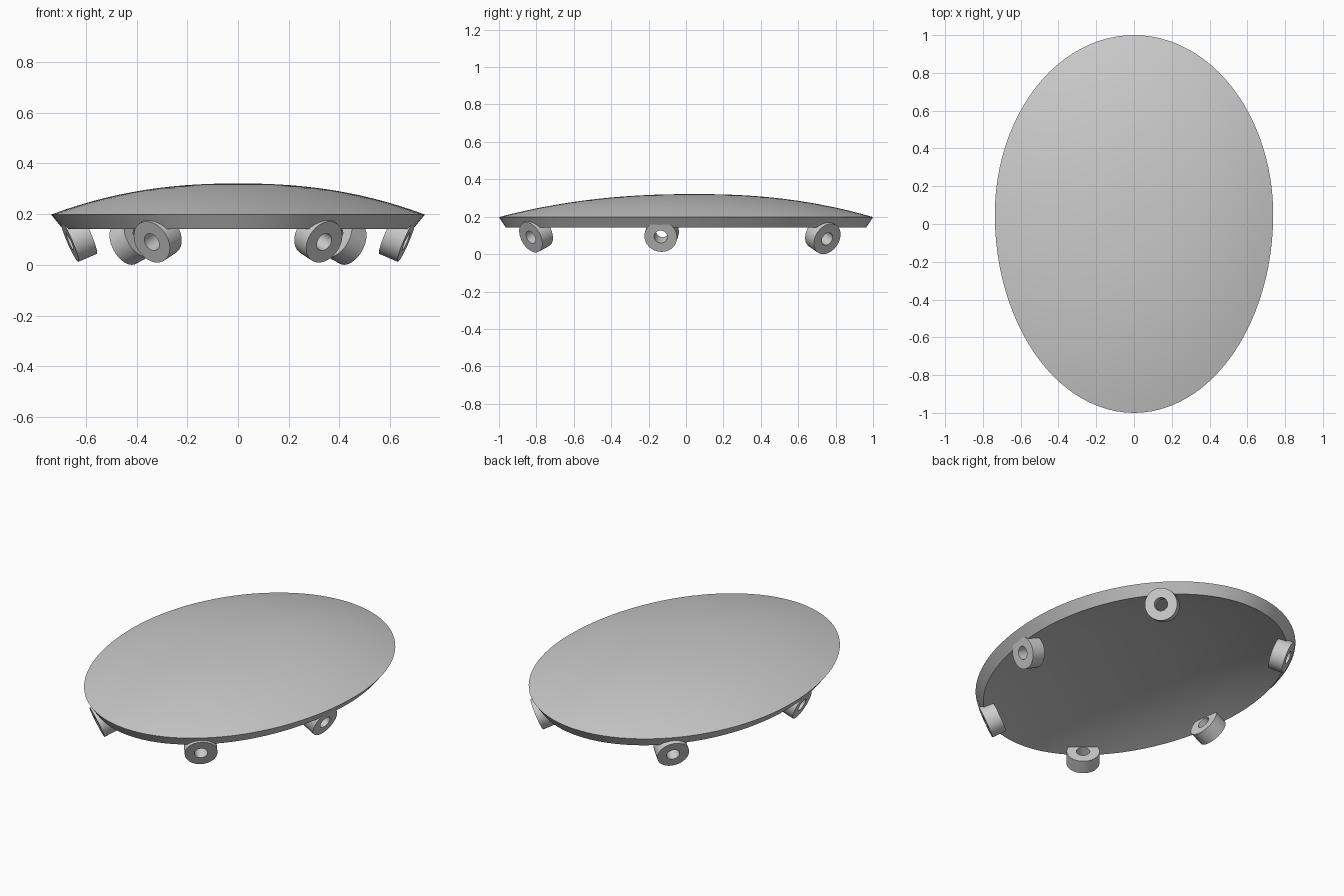
import bpy
import bmesh
from math import cos, sin, tau, radians
from mathutils import Vector

cube = bpy.data.objects.get("Cube")
if cube:
    bpy.data.objects.remove(cube, do_unlink=True)

GREY = (0.6, 0.6, 0.6, 1.0)
grey = bpy.data.materials.new("light grey")
grey.use_nodes = True
grey.diffuse_color = GREY
grey.node_tree.nodes["Principled BSDF"].inputs["Base Color"].default_value = GREY

MID_Y = 0.05      # widest point of the egg-shaped outline


def finish(name, bm):
    """Turn a bmesh into a smooth-shaded object with sharp edges kept."""
    bmesh.ops.recalc_face_normals(bm, faces=bm.faces[:])
    mesh = bpy.data.meshes.new(name)
    bm.to_mesh(mesh)
    bm.free()
    mesh.materials.append(grey)
    obj = bpy.data.objects.new(name, mesh)
    bpy.context.collection.objects.link(obj)
    bpy.ops.object.select_all(action='DESELECT')
    obj.select_set(True)
    bpy.context.view_layer.objects.active = obj
    bpy.ops.object.shade_smooth_by_angle(angle=radians(30))
    return obj


def bridge(bm, a, b):
    n = len(a)
    for i in range(n):
        j = (i + 1) % n
        bm.faces.new((a[i], a[j], b[j], b[i]))


def outline(bm, r, z, inset, n=96):
    """Egg outline scaled by r: two half ellipses sharing the widest line."""
    loop = []
    for i in range(n):
        c, s = cos(tau * i / n), sin(tau * i / n)
        half = (1 - MID_Y if s > 0 else 1 + MID_Y) - inset * 0.8
        loop.append(bm.verts.new(((0.737 - inset) * r * c, MID_Y + half * r * s, z)))
    return loop


def domed_skin(bm, base, rise, inset, steps=14):
    """One domed surface from centre to rim; returns the rim loop."""
    top = bm.verts.new((0, MID_Y, base + rise))
    previous = None
    for k in range(1, steps + 1):
        r = k / steps
        loop = outline(bm, r, base + rise * (1 - r ** 2.25), inset)
        if previous:
            bridge(bm, previous, loop)
        else:
            for i in range(len(loop)):
                bm.faces.new((top, loop[i], loop[(i + 1) % len(loop)]))
        previous = loop
    return previous


# Domed shell: upper skin, hollow underside and the slanted rim between them
bm = bmesh.new()
upper_rim = domed_skin(bm, 0.198, 0.123, 0.0)
lower_rim = domed_skin(bm, 0.142, 0.115, 0.046)
bridge(bm, upper_rim, lower_rim)
finish("domed_shell", bm)


def ring_foot(name, x, y, z, outer=0.088, inner=0.036, depth=0.08, n=40):
    """Pierced round foot whose outer face looks outward and slightly down."""
    half = 0.96 if y > MID_Y else 1.01
    out = Vector((x / 0.69 ** 2, (y - MID_Y) / half ** 2, 0)).normalized()
    tilt = radians(23)
    axis = out * cos(tilt) - Vector((0, 0, sin(tilt)))
    side = Vector((-out.y, out.x, 0))
    up = axis.cross(side)
    centre = Vector((x, y, z))
    bm = bmesh.new()
    loops = []
    for radius, back in ((outer, 0), (inner, 0), (inner, depth), (outer, depth)):
        loops.append([bm.verts.new(centre - axis * back
                                   + side * radius * cos(tau * i / n)
                                   + up * radius * sin(tau * i / n)) for i in range(n)])
    for k in range(4):
        bridge(bm, loops[k], loops[(k + 1) % 4])
    finish(name, bm)


# Three mirrored pairs of feet under the rim
FEET = {"front": (0.34, -0.83, 0.09),
        "middle": (0.664, -0.135, 0.093),
        "back": (0.445, 0.755, 0.081)}
for place, (x, y, z) in FEET.items():
    for side_name, sign in (("left", 1), ("right", -1)):
        ring_foot(f"{place}_{side_name}_foot", sign * x, y, z)
